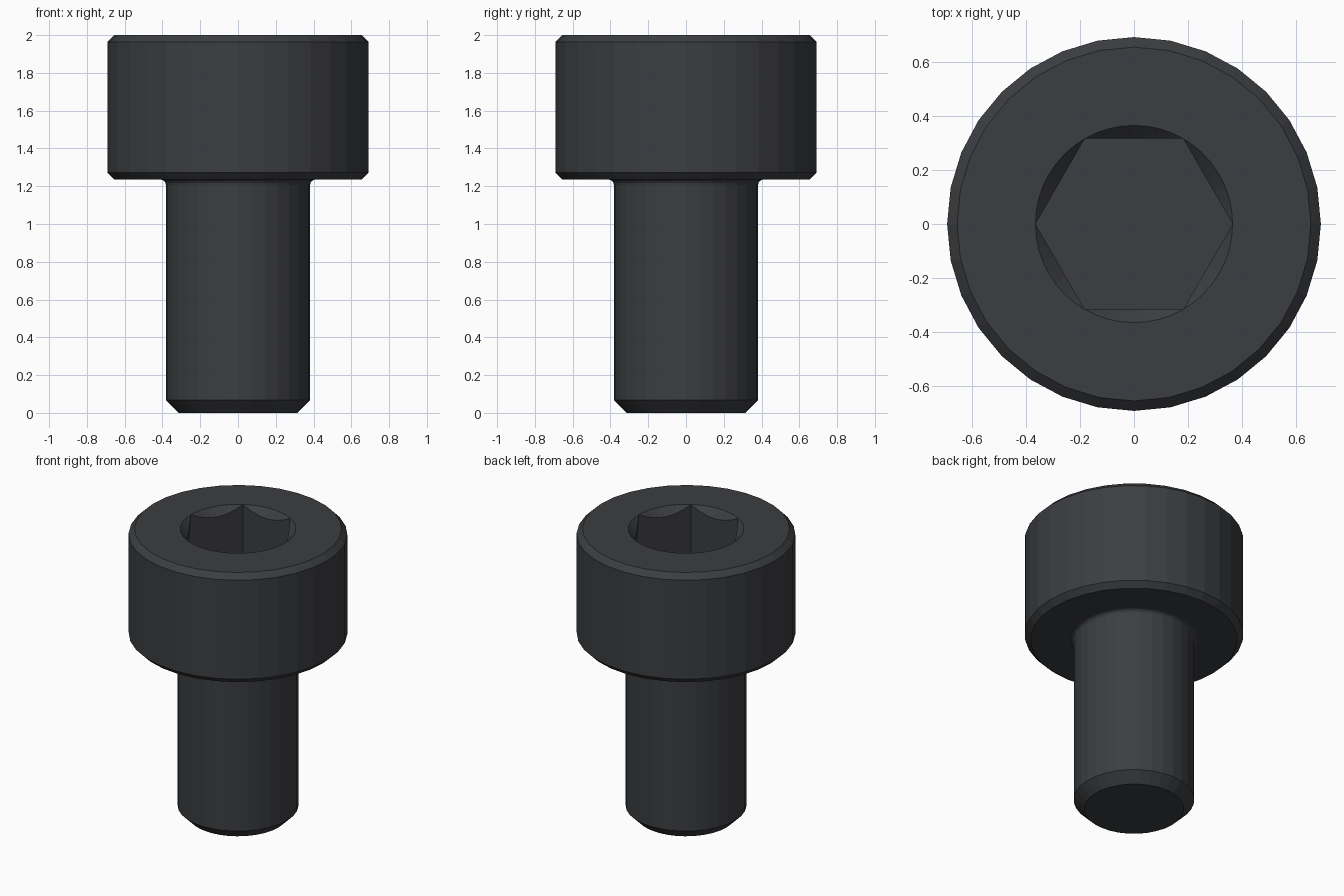
import bpy, bmesh
from math import sin, cos, pi, radians

if "Cube" in bpy.data.objects:
    bpy.data.objects.remove(bpy.data.objects["Cube"])

SEG = 32          # sides of shaft and head
HEX_SEG = 48      # socket rim points (8 per hex side)
TOP = 2.0
RIM = 0.365       # socket rim radius = hex corner radius
FLAT = RIM * cos(pi / 6)

bm = bmesh.new()


def ring(points):
    return [bm.verts.new(p) for p in points]


def circle(r, z, n):
    return ring((r * cos(2 * pi * i / n), r * sin(2 * pi * i / n), z) for i in range(n))


def skin(a, b):
    n = len(a)
    for i in range(n):
        j = (i + 1) % n
        bm.faces.new((a[i], a[j], b[j], b[i]))


# Outer profile: tip chamfer, shaft, under-head fillet, chamfered head
fillet = [(0.41 - 0.028 * cos(t), 1.207 + 0.028 * sin(t))
          for t in (radians(22.5 * k) for k in range(5))]
profile = ([(0.315, 0), (0.382, 0.067)] + fillet +
           [(0.655, 1.235), (0.692, 1.272), (0.692, 1.963), (0.655, TOP)])
outer = [circle(r, z, SEG) for r, z in profile]
for a, b in zip(outer, outer[1:]):
    skin(a, b)
bm.faces.new(outer[0][::-1])

# Hex socket with a conical countersink that scallops each wall
rim = circle(RIM, TOP, HEX_SEG)
upper, lower = [], []
for i in range(HEX_SEG):
    t = 2 * pi * i / HEX_SEG
    r = FLAT / cos(t % (pi / 3) - pi / 6)
    upper.append((r * cos(t), r * sin(t), TOP - (RIM - r) * 1.05))
    lower.append((r * cos(t), r * sin(t), TOP - 0.34))
upper, lower = ring(upper), ring(lower)
skin(rim, upper)
skin(upper, lower)
bm.faces.new(lower)

# Flat top face between head edge and socket rim
edges = [e for e in bm.edges if e.is_boundary and all(abs(v.co.z - TOP) < 1e-5 for v in e.verts)]
bmesh.ops.bridge_loops(bm, edges=edges)

bmesh.ops.remove_doubles(bm, verts=bm.verts[:], dist=0.0005)
bmesh.ops.recalc_face_normals(bm, faces=bm.faces[:])

mesh = bpy.data.meshes.new("socket_head_screw")
bm.to_mesh(mesh)
bm.free()
screw = bpy.data.objects.new("socket_head_screw", mesh)
bpy.context.collection.objects.link(screw)

# Dark steel colour
steel = bpy.data.materials.new("dark_steel")
steel.diffuse_color = (0.045, 0.047, 0.052, 1)
steel.use_nodes = True
steel.node_tree.nodes["Principled BSDF"].inputs["Base Color"].default_value = steel.diffuse_color
mesh.materials.append(steel)
